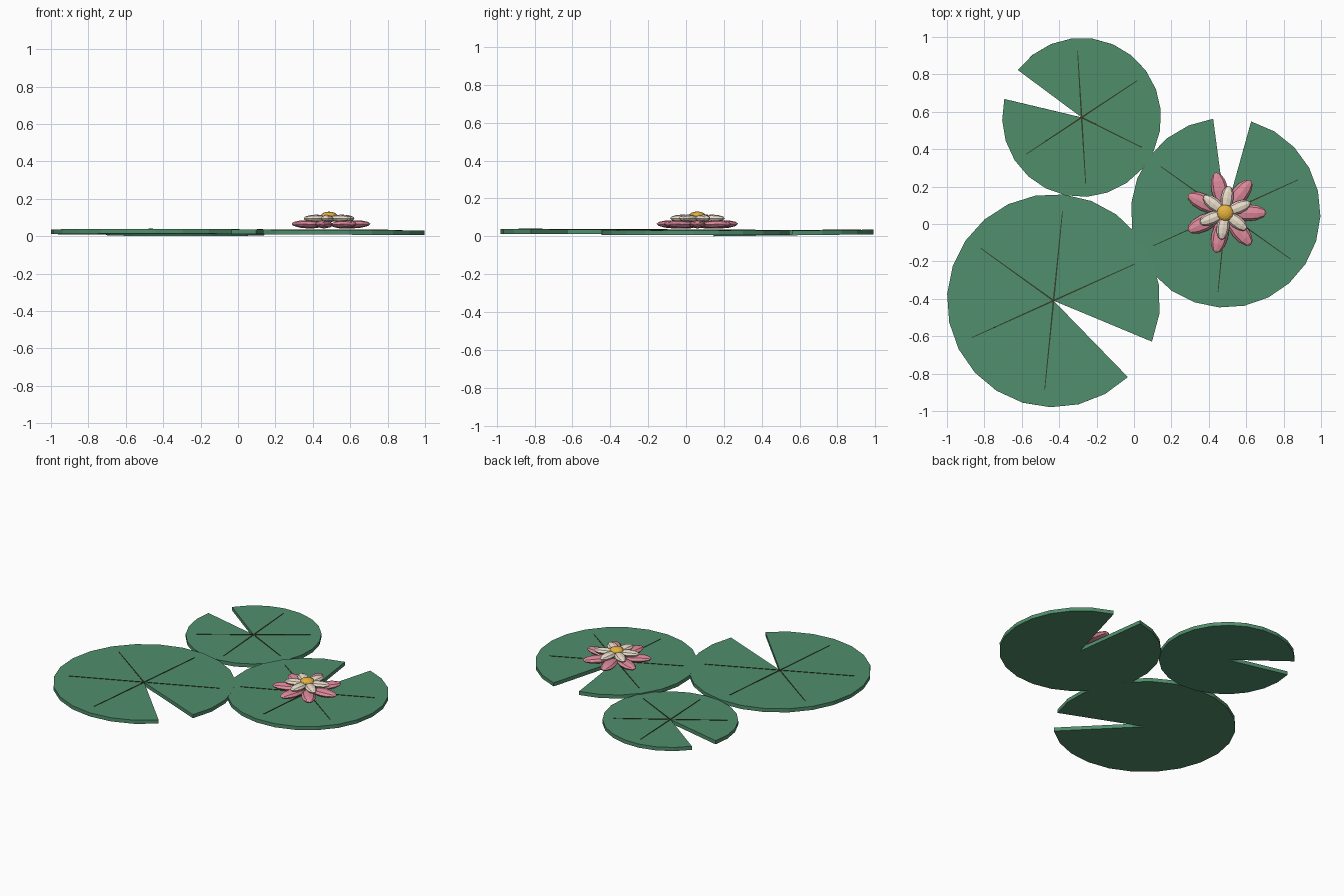
import bpy, bmesh
from math import radians, cos, sin, pi
from mathutils import Matrix, Vector

if "Cube" in bpy.data.objects:
    bpy.data.objects.remove(bpy.data.objects["Cube"])


def material(name, rgb):
    m = bpy.data.materials.new(name)
    m.diffuse_color = (*rgb, 1)
    m.use_nodes = True
    m.node_tree.nodes["Principled BSDF"].inputs["Base Color"].default_value = m.diffuse_color
    return m


GREEN = material("leaf_green", (0.08, 0.27, 0.15))
DARK = material("vein_dark", (0.035, 0.05, 0.02))
PINK = material("petal_pink", (0.75, 0.26, 0.34))
CREAM = material("petal_cream", (0.83, 0.73, 0.60))
GOLD = material("center_gold", (0.79, 0.45, 0.05))


def finish(bm, name, mat, matrix=None):
    bmesh.ops.recalc_face_normals(bm, faces=bm.faces)
    mesh = bpy.data.meshes.new(name)
    bm.to_mesh(mesh)
    bm.free()
    mesh.materials.append(mat)
    ob = bpy.data.objects.new(name, mesh)
    if matrix:
        ob.matrix_world = matrix
    bpy.context.collection.objects.link(ob)
    return ob


THICK = 0.025
STEPS = 22


def lily_pad(name, x, y, z, radius, notch, tilt_x, tilt_y):
    """Notched disc; notch is the middle angle of the cut in degrees."""
    place = (Matrix.Translation((x, y, z)) @ Matrix.Rotation(tilt_x, 4, 'X')
             @ Matrix.Rotation(tilt_y, 4, 'Y') @ Matrix.Rotation(radians(notch), 4, 'Z'))
    # leaf: pie outline extruded upwards
    bm = bmesh.new()
    gap = radians(11.6)
    verts = [bm.verts.new((0, 0, 0))]
    for i in range(STEPS + 1):
        a = gap + (2 * pi - 2 * gap) * i / STEPS
        verts.append(bm.verts.new((radius * cos(a), radius * sin(a), 0)))
    fan = [bm.faces.new((verts[0], verts[i], verts[i + 1])) for i in range(1, STEPS + 1)]
    ext = bmesh.ops.extrude_face_region(bm, geom=fan, use_keep_orig=True)
    top = [g for g in ext["geom"] if isinstance(g, bmesh.types.BMVert)]
    bmesh.ops.translate(bm, verts=top, vec=(0, 0, THICK))
    finish(bm, name, GREEN, place)
    # veins: five thin tapering strips
    bm = bmesh.new()
    for k in range(5):
        size = Matrix.Diagonal((0.84 * radius, 0.008, 0.005, 1))
        turn = Matrix.Rotation(radians(58.5 + 60 * k), 4, 'Z')
        made = bmesh.ops.create_cube(bm, size=1)["verts"]
        for v in made:
            v.co.x += 0.5
            if v.co.x > 0.5:
                v.co.y *= 0.5
            v.co = turn @ (size @ v.co + Vector((0, 0, THICK)))
    finish(bm, name + "_veins", DARK, place)


lily_pad("large_pad", -0.43, -0.41, 0.011, 0.57, -34.2, -0.004, 0.0)
lily_pad("flower_pad", 0.49, 0.06, 0.008, 0.507, 86.0, 0.0, 0.004)
lily_pad("small_pad", -0.28, 0.57, 0.0053, 0.425, 155.0, 0.012, 0.0)

# flower: two rings of faceted petals around a button
FX, FY = 0.487, 0.06


def petal_ring(name, count, start, mid, half, z, lift, mat):
    for i in range(count):
        bm = bmesh.new()
        bmesh.ops.create_uvsphere(bm, u_segments=8, v_segments=6, radius=1,
                                  matrix=Matrix.Rotation(pi / 2, 4, 'Y'))
        m = (Matrix.Translation((FX, FY, z))
             @ Matrix.Rotation(radians(start + 360 * i / count), 4, 'Z')
             @ Matrix.Translation((mid, 0, 0)) @ Matrix.Rotation(-lift, 4, 'Y')
             @ Matrix.Diagonal((*half, 1)))
        bm.transform(m)
        finish(bm, f"{name}_{i + 1}", mat)


petal_ring("outer_petal", 7, 0, 0.125, (0.096, 0.045, 0.022), 0.063, 0.03, PINK)
petal_ring("inner_petal", 6, 22, 0.078, (0.068, 0.034, 0.020), 0.095, 0.0, CREAM)

bm = bmesh.new()
bmesh.ops.create_uvsphere(bm, u_segments=12, v_segments=8, radius=1)
bm.transform(Matrix.Translation((FX, FY, 0.108)) @ Matrix.Diagonal((0.044, 0.044, 0.023, 1)))
finish(bm, "flower_center", GOLD)
